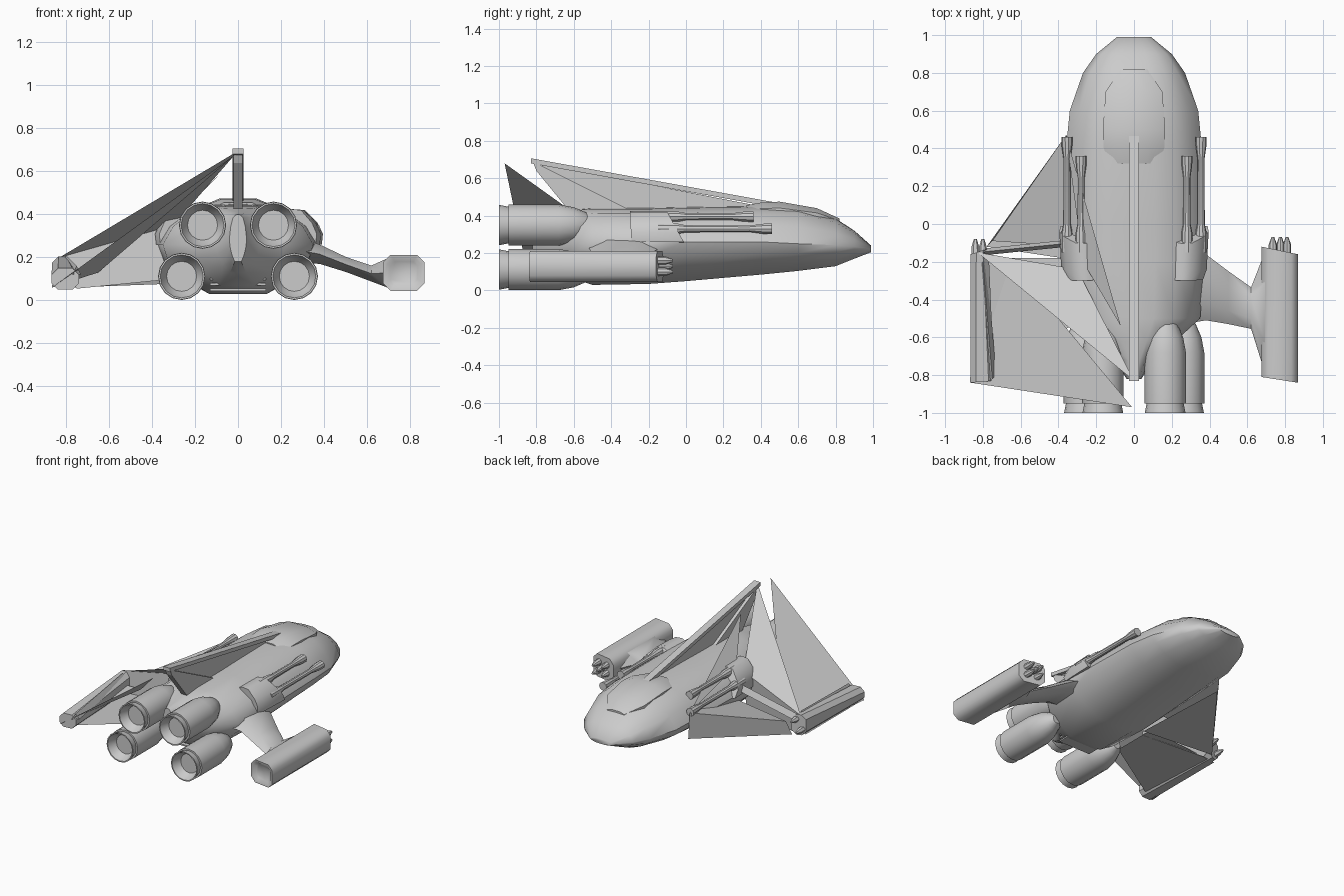
import bpy, bmesh, math
from mathutils import Vector

cube = bpy.data.objects.get("Cube")
if cube:
    bpy.data.objects.remove(cube, do_unlink=True)

grey = bpy.data.materials.new("hull_grey")
grey.use_nodes = True
grey.diffuse_color = (0.6, 0.6, 0.6, 1)
grey.node_tree.nodes["Principled BSDF"].inputs["Base Color"].default_value = (0.6, 0.6, 0.6, 1)


def make(name, bm, smooth=35):
    bmesh.ops.recalc_face_normals(bm, faces=bm.faces)
    mesh = bpy.data.meshes.new(name)
    bm.to_mesh(mesh)
    bm.free()
    mesh.materials.append(grey)
    ob = bpy.data.objects.new(name, mesh)
    bpy.context.collection.objects.link(ob)
    if smooth:
        bpy.ops.object.select_all(action='DESELECT')
        ob.select_set(True)
        bpy.context.view_layer.objects.active = ob
        bpy.ops.object.shade_smooth_by_angle(angle=math.radians(smooth))
    return ob


def loft(name, rings, smooth=35):
    """Skin a list of closed rings that share a point count, with end caps."""
    bm = bmesh.new()
    rows = [[bm.verts.new(p) for p in ring] for ring in rings]
    n = len(rows[0])
    for a, b in zip(rows, rows[1:]):
        for i in range(n):
            j = (i + 1) % n
            bm.faces.new((a[i], a[j], b[j], b[i]))
    bm.faces.new(rows[0])
    bm.faces.new(rows[-1])
    return make(name, bm, smooth)


def tube(name, x, z, profile, sides=16):
    """Turn (y, radius) pairs around an axis along y."""
    angles = [math.tau * i / sides for i in range(sides)]
    return loft(name, [[(x + r * math.cos(a), y, z + r * math.sin(a)) for a in angles]
                       for y, r in profile])


def chamfered(x0, x1, z0, z1, c, y0, y1):
    """Eight-sided ring whose y runs from y0 (at x0) to y1 (at x1)."""
    pts = [(x0 + c, z0), (x1 - c, z0), (x1, z0 + c), (x1, z1 - c),
           (x1 - c, z1), (x0 + c, z1), (x0, z1 - c), (x0, z0 + c)]
    return [(x, y0 + (y1 - y0) * (x - x0) / (x1 - x0), z) for x, z in pts]


def sheet(name, *points):
    bm = bmesh.new()
    bm.faces.new([bm.verts.new(p) for p in points])
    return make(name, bm, 0)


# Hull: sections given as y, half width, top, widest height, bottom
sections = [(0.99, 0.09, 0.24, 0.222, 0.205), (0.9, 0.20, 0.32, 0.23, 0.17),
            (0.8, 0.27, 0.385, 0.235, 0.13), (0.6, 0.34, 0.44, 0.24, 0.105),
            (0.4, 0.36, 0.45, 0.25, 0.085), (0.0, 0.37, 0.445, 0.25, 0.05),
            (-0.2, 0.375, 0.44, 0.25, 0.035), (-0.5, 0.35, 0.44, 0.25, 0.03),
            (-0.62, 0.22, 0.43, 0.25, 0.07), (-0.72, 0.1, 0.41, 0.25, 0.13),
            (-0.82, 0.04, 0.4, 0.28, 0.18)]
half = [(0, 1), (0.3, 0.98), (0.6, 0.86), (0.86, 0.5), (1, 0.05),
        (0.93, -0.3), (0.7, -0.68), (0.38, -1)]
outline = half + [(-u, v) for u, v in reversed(half[1:])]
loft("hull", [[(w * u, y, m + v * ((top - m) if v > 0 else (m - bot))) for u, v in outline]
              for y, w, top, m, bot in sections], 50)

# Cockpit canopy on the nose
loft("canopy", [[(w * u, y, 0.34 + (z - 0.34) * v)
                 for u, v in [(-1, 0), (-1, 0.75), (-0.5, 1), (0.5, 1), (1, 0.75), (1, 0)]]
                for y, w, z in [(0.82, 0.07, 0.385), (0.7, 0.15, 0.44),
                                (0.5, 0.165, 0.475), (0.4, 0.16, 0.47), (0.32, 0.13, 0.455)]])

# Slatted bay under the tail
for i in range(5):
    z = 0.045 + i * 0.025
    loft(f"bay_slat_{i + 1}", [[(x, y, h) for y, h in
                                ((-0.5, z), (-0.62, z), (-0.62, z + 0.01), (-0.5, z + 0.01))]
                               for x in (-0.13, 0.13)], 0)

# Four engines with hollow nozzles, gun mounts and barrels
for side, word in ((1, "left"), (-1, "right")):
    for level, x, z in (("upper", 0.165, 0.35), ("lower", 0.262, 0.112)):
        tube(f"{word}_{level}_engine", side * x, z,
             [(-0.49, 0.03), (-0.53, 0.065), (-0.6, 0.095), (-0.68, 0.11),
              (-0.95, 0.11), (-0.95, 0.098), (-1.0, 0.108), (-1.0, 0.1),
              (-0.97, 0.088), (-0.94, 0.07)])
    loft(f"{word}_gun_mount",
         [[(side * (0.2 + (x - 0.2) * s), y + dy * (0.42 - z), z) for x, z in
           [(0.2, 0.28), (0.21, 0.41), (0.25, 0.425), (0.31, 0.42), (0.37, 0.36),
            (0.395, 0.31), (0.39, 0.26), (0.3, 0.25)]]
          for y, dy, s in ((-0.3, 0.05, 0.85), (-0.24, 0.0, 0.95), (-0.1, 0.55, 1))], 50)
    for place, x, z, tip in (("inner", 0.28, 0.395, 0.36), ("outer", 0.355, 0.33, 0.46)):
        tube(f"{word}_{place}_gun", side * x, z,
             [(-0.15, 0.03), (-0.05, 0.03), (0, 0.02), (tip - 0.12, 0.018),
              (tip - 0.05, 0.028), (tip, 0.03)], 10)

# Left wing and its wingtip pod
wing = [(0.2, -0.08, -0.54, 0.25, 0.07), (0.38, -0.16, -0.51, 0.215, 0.045),
        (0.5, -0.25, -0.53, 0.168, 0.035), (0.62, -0.335, -0.555, 0.125, 0.037),
        (0.7, -0.13, -0.81, 0.128, 0.07)]
loft("left_wing", [[(x, f, z), (x, f * 0.75 + b * 0.25, z + t), (x, f * 0.25 + b * 0.75, z + t),
                    (x, b, z), (x, f * 0.25 + b * 0.75, z - t), (x, f * 0.75 + b * 0.25, z - t)]
                   for x, f, b, z, t in wing], 50)
loft("left_pod", [chamfered(0.71, 0.835, 0.078, 0.18, 0.02, -0.795, -0.82),
                  chamfered(0.695, 0.85, 0.062, 0.195, 0.025, -0.81, -0.835),
                  chamfered(0.675, 0.867, 0.045, 0.212, 0.035, -0.81, -0.84),
                  chamfered(0.675, 0.867, 0.045, 0.212, 0.035, -0.12, -0.16)], 50)
for i, (x, z) in enumerate([(0.735, 0.1), (0.735, 0.16), (0.775, 0.13), (0.81, 0.1), (0.81, 0.16)]):
    tube(f"pod_cannon_{i + 1}", x, z, [(-0.2, 0.022), (-0.11, 0.022), (-0.07, 0.008)], 8)

# Right wingtip pod, slimmer and battered
loft("right_pod", [chamfered(-0.867, -0.74, 0.05, 0.15, 0.03, -0.84, -0.83),
                   chamfered(-0.865, -0.77, 0.055, 0.205, 0.03, -0.16, -0.13)], 0)
for i, (x, z) in enumerate([(-0.84, 0.1), (-0.8, 0.17)]):
    tube(f"right_pod_cannon_{i + 1}", x, z, [(-0.2, 0.022), (-0.12, 0.02), (-0.08, 0.008)], 6)

# Tail fin: raking spar, web below it, and swept blade
spar_front, spar_tip = Vector((0, 0.5, 0.455)), Vector((0, -0.83, 0.695))
loft("fin_spar", [[p + Vector((dx, 0, dz)) for dx, dz in
                   ((-0.026, -0.015), (0.026, -0.015), (0.026, 0.012), (-0.026, 0.012))]
                  for p in (spar_front, spar_tip)], 0)
loft("fin_blade", [[(x, y, z) for y, z in
                    ((-0.3, 0.43), (-0.5, 0.53), (-0.82, 0.69), (-0.8, 0.64), (-0.62, 0.42))]
                   for x in (-0.022, 0.022)], 0)
sheet("fin_web", (0, 0.45, 0.44), (0, -0.78, 0.68), (0, -0.6, 0.42))

# Torn sail panels on the right side
gun_tip, pod_front, pod_back = (-0.36, 0.47, 0.33), (-0.83, -0.15, 0.2), (-0.865, -0.84, 0.06)
apex, low_front, low_pod = (-0.01, -0.97, 0.68), (-0.34, 0.46, 0.13), (-0.78, -0.12, 0.06)
sail_corner = (-0.75, -0.09, 0.16)
sheet("front_sail", gun_tip, sail_corner, (-0.3, -0.12, 0.2))
sheet("side_sail", gun_tip, sail_corner, low_pod, low_front)
sheet("belly_sail", low_front, low_pod, (-0.25, -0.2, 0.08))
sheet("inner_sail", gun_tip, (-0.07, -0.54, 0.6), (-0.27, -0.2, 0.4))
sheet("middle_sail", spar_tip, pod_front, (-0.3, -0.24, 0.35))
sheet("rear_sail", apex, pod_back, (-0.65, -0.2, 0.13))
sheet("rear_sail_edge", pod_back, (-0.86, -0.18, 0.12), (-0.65, -0.2, 0.13))
sheet("lower_sail", (-0.85, -0.84, 0.055), (-0.85, -0.18, 0.055),
      (-0.3, -0.18, 0.1), (-0.3, -0.52, 0.1))
sheet("sail_bulkhead", pod_front, (-0.3, -0.24, 0.35), (-0.3, -0.27, 0.1), (-0.75, -0.17, 0.055))
for i, (a, b) in enumerate([((-0.82, -0.15, 0.18), (-0.33, -0.1, 0.32)),
                            ((-0.8, -0.2, 0.19), (-0.75, -0.82, 0.14))]):
    loft(f"sail_strut_{i + 1}", [[Vector(p) + Vector((dx, dy, dz)) for dx, dy, dz in
                                  ((-0.02, -0.02, -0.02), (0.02, 0.02, -0.02), (0, 0, 0.02))]
                                 for p in (a, b)], 0)
